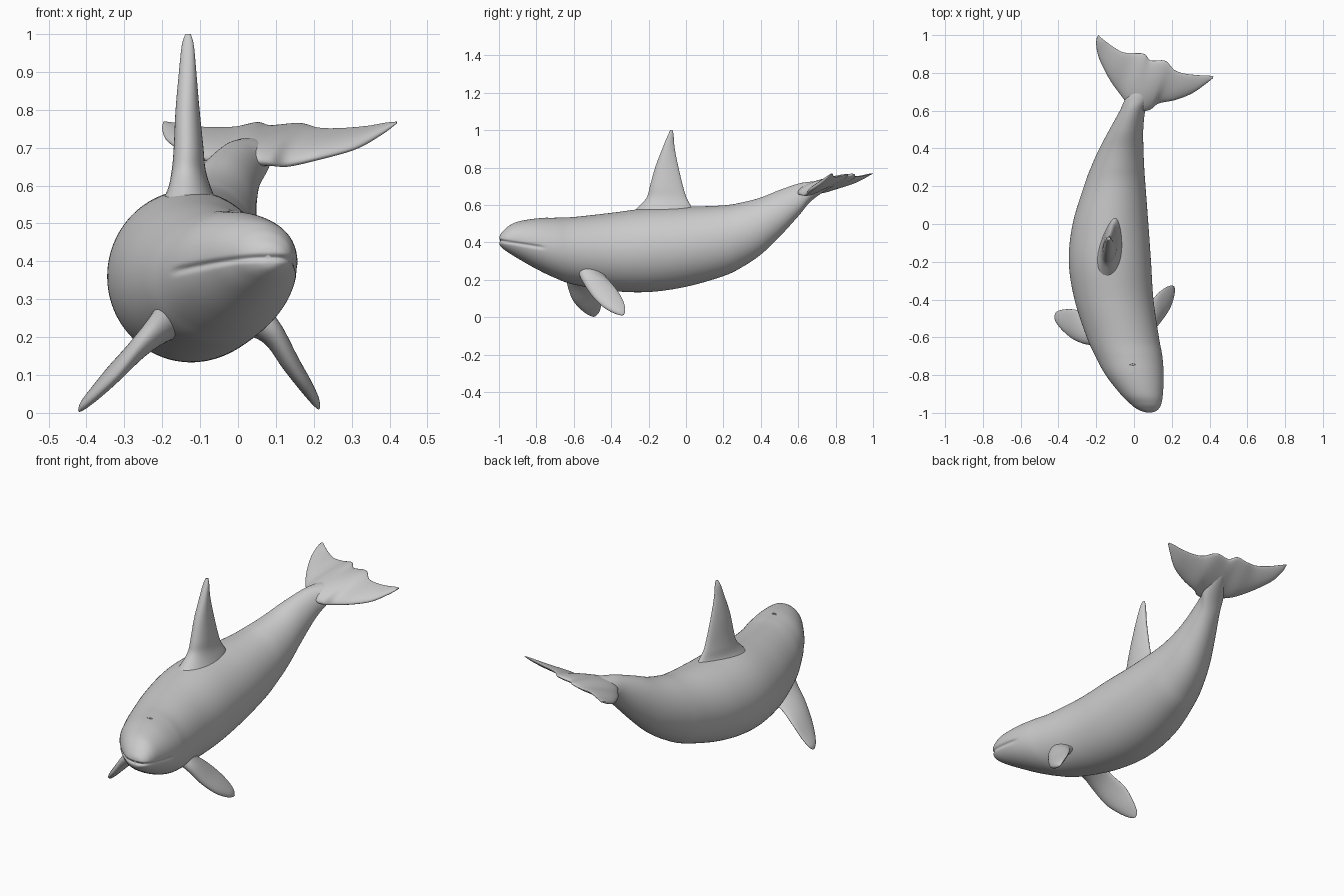
import bpy, math
from mathutils import Vector


def spline(rows, steps):
    """Catmull-Rom interpolation through rows of numbers."""
    out = []
    n = len(rows)
    for i in range(n - 1):
        p0, p1, p2, p3 = rows[max(i - 1, 0)], rows[i], rows[i + 1], rows[min(i + 2, n - 1)]
        for k in range(steps):
            t = k / steps
            out.append([0.5 * (2 * b + (c - a) * t + (2 * a - 5 * b + 4 * c - d) * t * t
                               + (3 * b - a - 3 * c + d) * t ** 3)
                        for a, b, c, d in zip(p0, p1, p2, p3)])
    out.append(list(rows[-1]))
    return out


def loft(name, rings):
    """Skin a list of equal closed rings and cap both ends."""
    m = len(rings[0])
    verts = [v for r in rings for v in r]
    faces = [tuple(reversed(range(m))), tuple(range(len(verts) - m, len(verts)))]
    for i in range(len(rings) - 1):
        for j in range(m):
            k = (j + 1) % m
            faces.append((i * m + j, i * m + k, (i + 1) * m + k, (i + 1) * m + j))
    me = bpy.data.meshes.new(name)
    me.from_pydata(verts, [], faces)
    import bmesh
    bm = bmesh.new()
    bm.from_mesh(me)
    bmesh.ops.recalc_face_normals(bm, faces=bm.faces)
    bm.to_mesh(me)
    bm.free()
    me.shade_smooth()
    ob = bpy.data.objects.new(name, me)
    bpy.context.collection.objects.link(ob)
    return ob


def blade(name, sections, steps=6, m=40):
    """Fin: each section is leading point xyz, trailing point xyz, thickness."""
    mid = sections[len(sections) // 2]
    ends = [(Vector(s[:3]) + Vector(s[3:6])) / 2 for s in (sections[0], sections[-1])]
    normal = (Vector(mid[3:6]) - Vector(mid[:3])).cross(ends[1] - ends[0]).normalized()
    rings = []
    for s in spline(sections, steps):
        lead, trail = Vector(s[:3]), Vector(s[3:6])
        ring = []
        for j in range(m):
            a = 2 * math.pi * j / m
            u = (1 - math.cos(a)) / 2
            ring.append(lead.lerp(trail, u) + normal * (0.62 * s[6] * math.sin(a) * (1 - 0.45 * u)))
        rings.append(ring)
    return loft(name, rings)


# Body: y, left x, right x, bottom z, top z
body_rows = [
    (-1.0, .074, .088, .402, .416), (-.994, .045, .113, .383, .44),
    (-.978, .012, .132, .366, .461), (-.95, -.022, .145, .346, .486),
    (-.9, -.072, .153, .315, .511), (-.8, -.15, .157, .258, .528),
    (-.7, -.205, .150, .21, .532), (-.6, -.25, .132, .175, .536),
    (-.4, -.315, .103, .141, .558), (-.2, -.345, .09, .135, .583),
    (0, -.325, .076, .163, .59), (.2, -.265, .061, .22, .598),
    (.3, -.228, .054, .268, .614), (.4, -.183, .05, .335, .64),
    (.5, -.13, .049, .43, .68), (.6, -.075, .06, .54, .714),
    (.66, -.048, .086, .612, .724), (.72, -.012, .09, .66, .728),
    (.80, .045, .082, .708, .737)]
rings = []
for y, xl, xr, zb, zt in spline(body_rows, 10):
    ring = []
    for j in range(144):
        a = 2 * math.pi * j / 144
        p = Vector(((xl + xr) / 2 + (xr - xl) / 2 * math.cos(a), y,
                    (zb + zt) / 2 + (zt - zb) / 2 * math.sin(a)))
        # mouth groove pressed into the snout, fading out at the corners
        fade = min(1, max(0, (-.745 - y) / .05))
        g = fade * math.exp(-((p.z - .41 + .16 * (y + 1)) / .008) ** 2)
        ring.append(p + (Vector((.02, -.75, .4)) - p).normalized() * .009 * g)
    rings.append(ring)
loft("body", rings)

# Dorsal fin, flared where it meets the back
blade("dorsal_fin", [
    (-.15, -.31, .54, -.10, .065, .54, .16), (-.146, -.255, .59, -.10, .03, .59, .11),
    (-.143, -.21, .64, -.11, .003, .64, .086), (-.14, -.193, .7, -.115, -.016, .7, .076),
    (-.14, -.165, .8, -.122, -.04, .8, .062), (-.136, -.127, .9, -.128, -.06, .9, .046),
    (-.134, -.098, .97, -.13, -.066, .97, .032), (-.133, -.084, 1.0, -.13, -.071, 1.0, .014)])

# Flippers
blade("left_flipper", [
    (-.15, -.67, .28, -.13, -.44, .26, .14), (-.205, -.645, .235, -.19, -.465, .215, .085),
    (-.26, -.635, .175, -.25, -.468, .18, .058), (-.32, -.61, .10, -.32, -.452, .13, .045),
    (-.37, -.57, .05, -.375, -.453, .068, .034), (-.405, -.53, .018, -.41, -.465, .026, .022),
    (-.42, -.50, .004, -.42, -.485, .005, .006)])
blade("right_flipper", [
    (.0, -.61, .28, .0, -.42, .26, .14), (.055, -.58, .25, .05, -.43, .22, .09),
    (.10, -.56, .205, .09, -.41, .195, .062), (.145, -.51, .125, .13, -.365, .14, .05),
    (.185, -.45, .062, .17, -.335, .085, .038), (.207, -.39, .025, .20, -.325, .042, .024),
    (.214, -.345, .01, .213, -.332, .013, .006)])

# Tail flukes, left tip to right tip with a central notch
blade("tail_flukes", [
    (-.197, .985, .766, -.19, 1.0, .768, .005), (-.2, .95, .748, -.163, .977, .764, .016),
    (-.186, .88, .718, -.12, .945, .756, .026), (-.135, .775, .688, -.06, .91, .752, .036),
    (-.08, .695, .668, .0, .905, .754, .044), (-.03, .635, .67, .055, .90, .764, .055),
    (.03, .60, .665, .09, .866, .755, .062), (.085, .605, .66, .165, .864, .762, .055),
    (.13, .638, .656, .215, .815, .751, .042), (.22, .657, .675, .27, .796, .75, .034),
    (.31, .693, .70, .34, .788, .756, .026), (.38, .742, .738, .39, .786, .765, .016),
    (.418, .772, .765, .42, .782, .768, .005)], steps=8)

# Blowhole
bpy.ops.mesh.primitive_torus_add(major_radius=.012, minor_radius=.003, major_segments=24,
                                 minor_segments=8, location=(-.008, -.745, .5305))
hole = bpy.context.object
hole.name = "blowhole"
hole.scale = (1, .45, .8)
bpy.ops.object.shade_smooth_by_angle()
